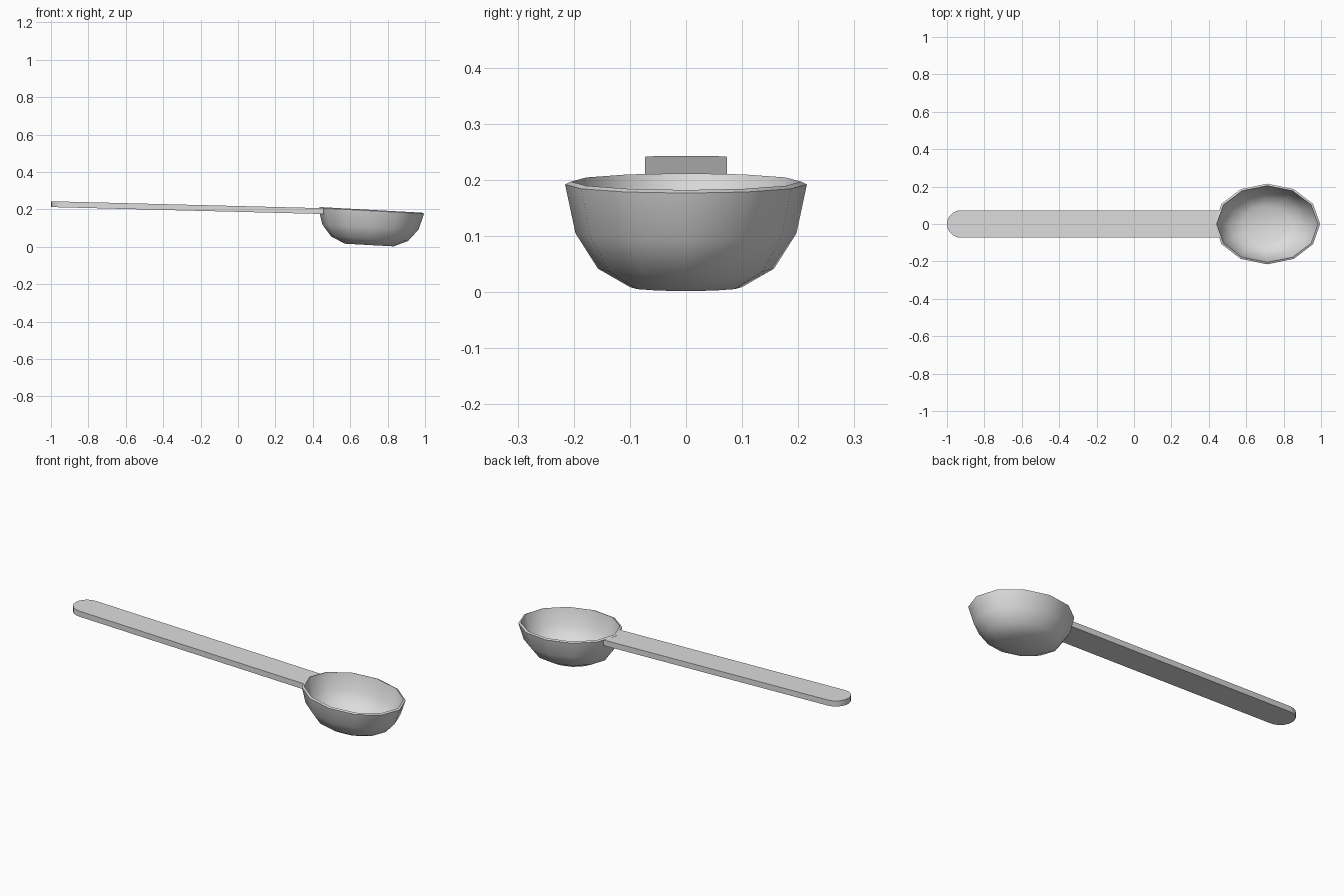
import bpy, bmesh, math

if "Cube" in bpy.data.objects:
    bpy.data.objects.remove(bpy.data.objects["Cube"])

grey = bpy.data.materials.new("light_grey")
grey.diffuse_color = (0.72, 0.72, 0.72, 1)
grey.use_nodes = True
grey.node_tree.nodes["Principled BSDF"].inputs["Base Color"].default_value = grey.diffuse_color


def finish(name, bm, angle):
    bmesh.ops.recalc_face_normals(bm, faces=bm.faces)
    me = bpy.data.meshes.new(name)
    bm.to_mesh(me)
    bm.free()
    ob = bpy.data.objects.new(name, me)
    bpy.context.collection.objects.link(ob)
    me.materials.append(grey)
    bpy.ops.object.select_all(action='DESELECT')
    bpy.context.view_layer.objects.active = ob
    ob.select_set(True)
    bpy.ops.object.shade_smooth_by_angle(angle=math.radians(angle))
    return ob


# Bowl: tilted 12-sided oval rings, outer wall up to the rim, then inner wall down
SIDES, TILT = 12, 0.055
profile = [  # x radius, y radius, height
    (0.130, 0.100, 0.009), (0.205, 0.157, 0.042), (0.257, 0.197, 0.105),
    (0.2825, 0.2155, 0.192),
    (0.271, 0.205, 0.197), (0.246, 0.186, 0.108), (0.196, 0.148, 0.050),
    (0.125, 0.095, 0.020)]
bm = bmesh.new()
rings = []
for rx, ry, z in profile:
    cx = 0.7125 - TILT * (0.192 - z)
    ring = []
    for i in range(SIDES):
        a = 2 * math.pi * i / SIDES
        dx = rx * math.cos(a)
        ring.append(bm.verts.new((cx + dx, ry * math.sin(a), z - TILT * dx)))
    rings.append(ring)
for lo, hi in zip(rings, rings[1:]):
    for i in range(SIDES):
        j = (i + 1) % SIDES
        bm.faces.new((lo[i], lo[j], hi[j], hi[i]))
bm.faces.new(rings[0])
bm.faces.new(rings[-1])
finish("bowl", bm, 50)

# Handle: flat sloping strip, round at the free end, cut to the rim at the bowl
HALF, THICK, SEGS = 0.0735, 0.031, 10
outline = [(0.458, -HALF), (0.436, 0), (0.458, HALF)]
for i in range(SEGS + 1):
    a = math.pi / 2 + math.pi * i / SEGS
    outline.append((-0.9265 + HALF * math.cos(a), HALF * math.sin(a)))
bm = bmesh.new()
top = bm.faces.new([bm.verts.new((x, y, 0.243 - 0.0255 * (x + 1))) for x, y in outline])
ext = bmesh.ops.extrude_face_region(bm, geom=[top], use_keep_orig=True)
low = [g for g in ext["geom"] if isinstance(g, bmesh.types.BMVert)]
bmesh.ops.translate(bm, verts=low, vec=(0, 0, -THICK))
finish("handle", bm, 30)
